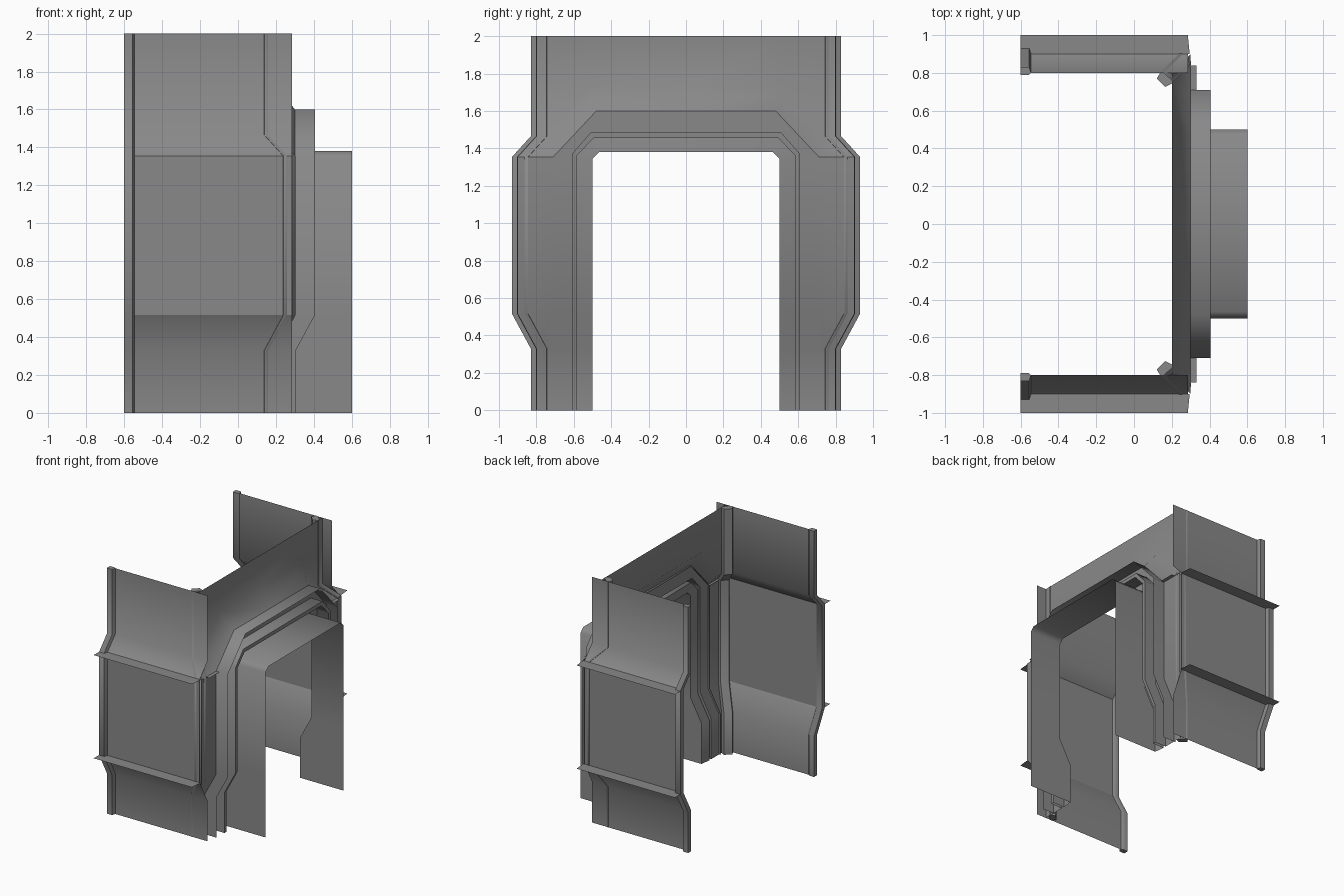
import bpy
import math

if "Cube" in bpy.data.objects:
    bpy.data.objects.remove(bpy.data.objects["Cube"])

grey = bpy.data.materials.new("wall_grey")
grey.use_nodes = True
COLOR = (0.25, 0.25, 0.25, 1)
grey.diffuse_color = COLOR
grey.node_tree.nodes["Principled BSDF"].inputs["Base Color"].default_value = COLOR

# Heights where every part bulges outward, and the bulge at each
LEVELS = [(0, 0), (0.33, 0), (0.515, 0.1), (1.355, 0.1), (1.465, 0), (2, 0)]
LEGS = LEVELS[:3]


def loft(name, rows, closed=False):
    """Sheet through equal-length rows of points, mirrored across y."""
    n = len(rows[0])
    verts = [p for row in rows for p in row]
    faces = []
    for r in range(len(rows) - 1):
        for i in range(n if closed else n - 1):
            j = (i + 1) % n
            faces.append((r * n + i, r * n + j, (r + 1) * n + j, (r + 1) * n + i))
    if closed:
        faces.append(tuple(reversed(range(n))))
        faces.append(tuple(range(len(verts) - n, len(verts))))
    mesh = bpy.data.meshes.new(name)
    mesh.from_pydata(verts, [], faces)
    mesh.materials.append(grey)
    obj = bpy.data.objects.new(name, mesh)
    bpy.context.collection.objects.link(obj)
    bpy.ops.object.select_all(action='DESELECT')
    obj.select_set(True)
    bpy.context.view_layer.objects.active = obj
    bpy.ops.object.shade_smooth_by_angle(angle=math.radians(50))
    mirror = obj.modifiers.new("mirror", 'MIRROR')
    mirror.use_axis = (False, True, False)
    return obj


def column(name, section, dx, dy):
    """Closed post whose section shifts with the bulge."""
    loft(name, [[(x + dx * k, y + dy * k, z) for x, y in section]
                for z, k in LEVELS], closed=True)


def arch(half_width, shoulder, corner, top, off=0.0, depth=None):
    """Half arch from floor to centre line; depth fixes x, else x follows the bulge."""
    path = [(half_width, z, k) for z, k in LEGS]
    path += [(half_width, shoulder, 0.1), (corner, top, 0.1), (0, top, 0.1)]
    return [(depth if depth is not None else 0.2 + k + off, y, z) for y, z, k in path]


# Side walls: lower slope, flat panel, upper slope
BACK, FRONT = -0.6, 0.285
for name, part in (("lower_side_wall", LEVELS[:3]),
                   ("side_panel", LEVELS[2:4]),
                   ("upper_side_wall", LEVELS[3:])):
    loft(name, [[(BACK, 0.8 + k, z), (FRONT, 0.8 + k, z)] for z, k in part])

# Ledges above and below the side panels
for name, z in (("lower_ledge", 0.515), ("upper_ledge", 1.355)):
    loft(name, [[(BACK, 0.9, z), (0.295, 0.9, z)], [(BACK, 1.0, z), (FRONT, 1.0, z)]])

# Posts at the open edge and in the corner
column("edge_post", [(-0.6, 0.79), (-0.555, 0.79), (-0.545, 0.8),
                     (-0.555, 0.83), (-0.6, 0.83)], 0, 1)
column("corner_post", [(0.12, 0.77), (0.165, 0.725), (0.203, 0.745),
                       (0.203, 0.76), (0.155, 0.803), (0.14, 0.803)], 1, 1)

# End wall above the arch, bulging out towards it
loft("upper_end_wall", [
    [(0.2, y, 2) for y in (0.8, 0.745, 0.52, 0)],
    [(0.2, 0.8, 1.465), (0.2, 0.745, 1.465), (0.2, 0.52, 1.73), (0.2, 0, 1.73)],
    [(0.3, 0.9, 1.355), (0.3, 0.71, 1.355), (0.3, 0.48, 1.6), (0.3, 0, 1.6)]])
loft("end_wall_leg", [[(0.2 + k, 0.8 + k, z), (0.2 + k, 0.71, z)] for z, k in LEVELS[:4]])
loft("corner_ledge", [[(0.28, 0.71, 1.355), (0.28, 0.84, 1.355)],
                      [(0.33, 0.71, 1.355), (0.33, 0.84, 1.355)]])

# Nested arches: hood, recessed panel, raised rib and door tunnel
HOOD = (0.71, 1.355, 0.48, 1.6)
RIB_OUT = (0.61, 1.37, 0.51, 1.485)
RIB_IN = (0.585, 1.36, 0.495, 1.455)
DOOR = (0.5, 1.345, 0.465, 1.38)
loft("arch_hood", [arch(*HOOD, off=-0.015), arch(*HOOD, off=0.105)])
loft("arch_panel", [arch(*HOOD), arch(*RIB_OUT)])
loft("arch_rib", [arch(*RIB_OUT), arch(*RIB_OUT, off=0.105),
                  arch(*RIB_IN, off=0.105), arch(*RIB_IN)])
loft("door_surround", [arch(*RIB_IN), arch(*DOOR, off=0.01)])
loft("door_tunnel", [arch(*DOOR, off=0.01), arch(*DOOR, depth=0.6)])
